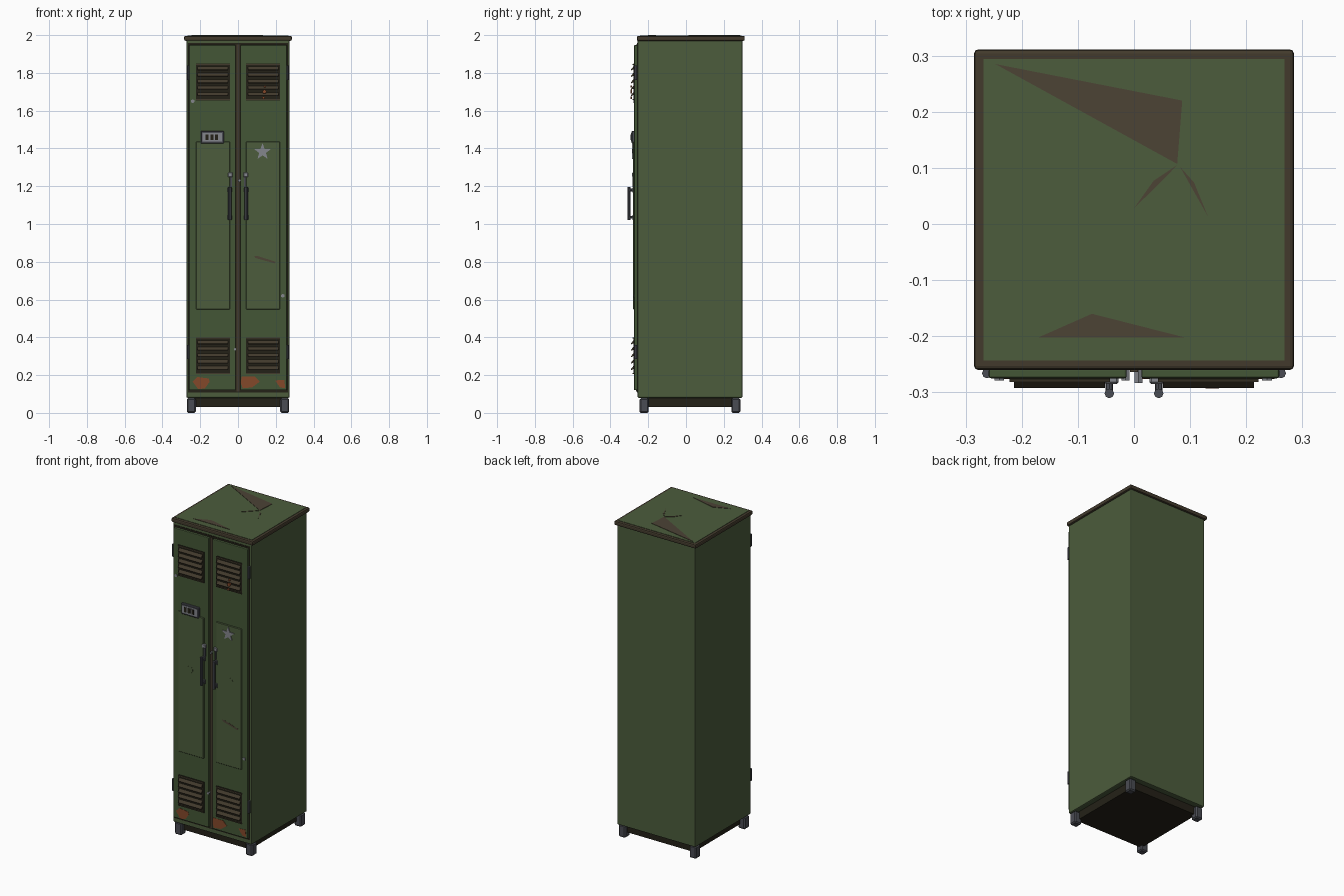
import bpy, bmesh, math
from mathutils import Vector

if "Cube" in bpy.data.objects:
    bpy.data.objects.remove(bpy.data.objects["Cube"])


def material(name, r, g, b):
    def lin(c):
        c /= 255
        return c / 12.92 if c <= 0.04045 else ((c + 0.055) / 1.055) ** 2.4
    m = bpy.data.materials.new(name)
    m.diffuse_color = (lin(r), lin(g), lin(b), 1)
    m.use_nodes = True
    m.node_tree.nodes["Principled BSDF"].inputs["Base Color"].default_value = m.diffuse_color
    return m


GREEN = material("army green", 76, 92, 60)
DOOR = material("door green", 68, 86, 54)
TRIM = material("brown trim", 66, 58, 44)
WORN = material("worn paint brown", 76, 67, 53)
DARK = material("dark recess", 36, 33, 23)
STEEL = material("dark steel", 74, 76, 83)
METAL = material("light metal", 132, 134, 140)
RUST = material("rust", 132, 72, 42)


def finish(name, bm, mat, bevel=0, segments=1):
    bmesh.ops.recalc_face_normals(bm, faces=bm.faces)
    me = bpy.data.meshes.new(name)
    bm.to_mesh(me)
    bm.free()
    me.materials.append(mat)
    ob = bpy.data.objects.new(name, me)
    bpy.context.collection.objects.link(ob)
    if bevel:
        mod = ob.modifiers.new("bevel", 'BEVEL')
        mod.width, mod.segments = bevel, segments
    return ob


def box(name, x, y, z, mat, bevel=0, segments=1):
    """Box from (low, high) ranges on each axis."""
    bm = bmesh.new()
    bmesh.ops.create_cube(bm, size=1)
    for v in bm.verts:
        v.co = Vector([r[0] if c < 0 else r[1] for c, r in zip(v.co, (x, y, z))])
    return finish(name, bm, mat, bevel, segments)


def prism(name, pts, axis, lo, hi, mat):
    """Extrude a 2D outline along the given axis, from lo to hi."""
    def place(p, d):
        c = list(p)
        c.insert(axis, d)
        return c
    bm = bmesh.new()
    a = [bm.verts.new(place(p, lo)) for p in pts]
    b = [bm.verts.new(place(p, hi)) for p in pts]
    bm.faces.new(a)
    bm.faces.new(b)
    n = len(pts)
    for i in range(n):
        bm.faces.new((a[i], a[(i + 1) % n], b[(i + 1) % n], b[i]))
    return finish(name, bm, mat)


def ring(cx, cy, r, n, r2=None):
    return [(cx + math.sin(2 * math.pi * i / n) * (r2 if r2 and i % 2 else r),
             cy + math.cos(2 * math.pi * i / n) * (r2 if r2 and i % 2 else r))
            for i in range(n)]


# Cabinet body, base and lid
box("cabinet_body", (-0.273, 0.273), (-0.256, 0.299), (0.08, 1.976), GREEN, 0.006, 2)
box("base_plinth", (-0.24, 0.24), (-0.222, 0.265), (0.03, 0.085), DARK)
box("lid_rim", (-0.285, 0.285), (-0.26, 0.311), (1.97, 1.996), TRIM, 0.007, 2)
box("lid_top", (-0.268, 0.268), (-0.243, 0.294), (1.985, 1.998), GREEN)
box("door_opening", (-0.264, 0.264), (-0.259, -0.25), (0.108, 1.957), DARK)
box("centre_post", (-0.007, 0.007), (-0.264, -0.25), (0.112, 1.95), TRIM)

# Worn paint on the lid
for i, pts in enumerate([
        [(-0.247, 0.285), (0.086, 0.22), (0.077, 0.107)],
        [(-0.17, -0.202), (-0.075, -0.16), (0.09, -0.202)],
        [(0.077, 0.105), (0.05, 0.077), (0.0, 0.028), (0.035, 0.077)],
        [(0.082, 0.102), (0.107, 0.074), (0.132, 0.013), (0.1, 0.07)]]):
    prism(f"lid_worn_patch_{i}", pts, 2, 1.9975, 2.0, WORN)

# Feet
for x in (-0.247, 0.247):
    for y in (-0.222, 0.264):
        box("foot", (x - 0.024, x + 0.024), (y - 0.024, y + 0.024), (0, 0.078), STEEL, 0.007)

# Doors with panels, vents, handles, latches and hinges
for side, s in (("left", -1), ("right", 1)):
    def span(a, b):
        return tuple(sorted((s * a, s * b)))
    box(f"{side}_door", span(0.013, 0.259), (-0.275, -0.257), (0.12, 1.947), DOOR, 0.004, 2)
    box(f"{side}_door_panel", span(0.043, 0.222), (-0.281, -0.27), (0.548, 1.436), GREEN, 0.003)
    prism(f"{side}_door_dent", ring(s * 0.14, 1.085, 0.022, 10), 1, -0.2818, -0.28, GREEN)

    for level, low in (("lower", 0.205), ("upper", 1.655)):
        box(f"{side}_{level}_vent", span(0.043, 0.222), (-0.279, -0.27), (low, low + 0.195), DARK)
        for z in (low + 0.002, low + 0.188):
            box(f"{side}_{level}_vent_edge", span(0.043, 0.222), (-0.282, -0.27),
                (z, z + 0.005), TRIM)
        for i in range(5):
            z = low + 0.032 + i * 0.034
            prism(f"{side}_{level}_louver",
                  [(-0.277, z + 0.013), (-0.292, z - 0.006), (-0.29, z - 0.01), (-0.277, z - 0.004)],
                  0, *span(0.052, 0.214), TRIM)

    hx = s * 0.044
    prism(f"{side}_handle_bar", ring(hx, -0.302, 0.0085, 8), 2, 1.02, 1.195, STEEL)
    for z in (1.035, 1.18):
        prism(f"{side}_handle_post", ring(hx, z, 0.007, 8), 1, -0.302, -0.27, STEEL)
        box(f"{side}_handle_mount", (hx - 0.011, hx + 0.011), (-0.284, -0.27),
            (z - 0.013, z + 0.013), STEEL, 0.002)
    box(f"{side}_latch", span(0.028, 0.053), (-0.285, -0.27), (1.248, 1.272), METAL, 0.003)
    box(f"{side}_latch_stem", span(0.032, 0.042), (-0.282, -0.27), (1.195, 1.25), STEEL)

    for z in (0.322, 1.8):
        prism(f"{side}_hinge", ring(s * 0.262, -0.266, 0.009, 8), 2, z - 0.038, z + 0.038, STEEL)

# Lock stud and loose bolts
for x, z, y in ((0.008, 1.23, -0.283), (-0.24, 1.65, -0.279),
                (0.237, 0.62, -0.279), (-0.015, 0.337, -0.279)):
    prism("bolt", ring(x, z, 0.010 if abs(x) > 0.02 else 0.008, 6), 1, y, -0.26, METAL)

# Name card holder
box("card_holder_frame", (-0.197, -0.074), (-0.288, -0.27), (1.425, 1.493), STEEL, 0.004)
box("card_holder_plate", (-0.187, -0.084), (-0.29, -0.28), (1.436, 1.483), METAL)
for x in (-0.163, -0.138, -0.113):
    box("card_holder_slot", (x - 0.008, x + 0.008), (-0.2925, -0.285), (1.444, 1.475), DARK)

# Star badge
prism("star_badge", ring(0.13, 1.382, 0.046, 10, 0.019), 1, -0.285, -0.279, METAL)

# Scratch and rust patches
prism("door_scratch", [(0.085, 0.832), (0.105, 0.83), (0.2, 0.8), (0.192, 0.792), (0.092, 0.82)],
      1, -0.2818, -0.28, WORN)
for i, pts in enumerate([
        [(-0.24, 0.165), (-0.215, 0.19), (-0.155, 0.182), (-0.15, 0.165), (-0.175, 0.13), (-0.21, 0.125)],
        [(0.0, 0.16), (0.02, 0.192), (0.09, 0.192), (0.115, 0.165), (0.075, 0.135), (0.025, 0.13)],
        [(0.196, 0.172), (0.245, 0.175), (0.25, 0.13), (0.222, 0.135)]]):
    pts = [(max(x, 0.014) if x > -0.1 else x, z) for x, z in pts]
    prism(f"rust_patch_{i}", pts, 1, -0.2765, -0.272, RUST)
for x, z, r in ((0.14, 1.7, 0.012), (0.135, 1.668, 0.008), (0.142, 1.728, 0.006)):
    prism("vent_rust_spot", ring(x, z, r, 5), 1, -0.2935, -0.285, RUST)
